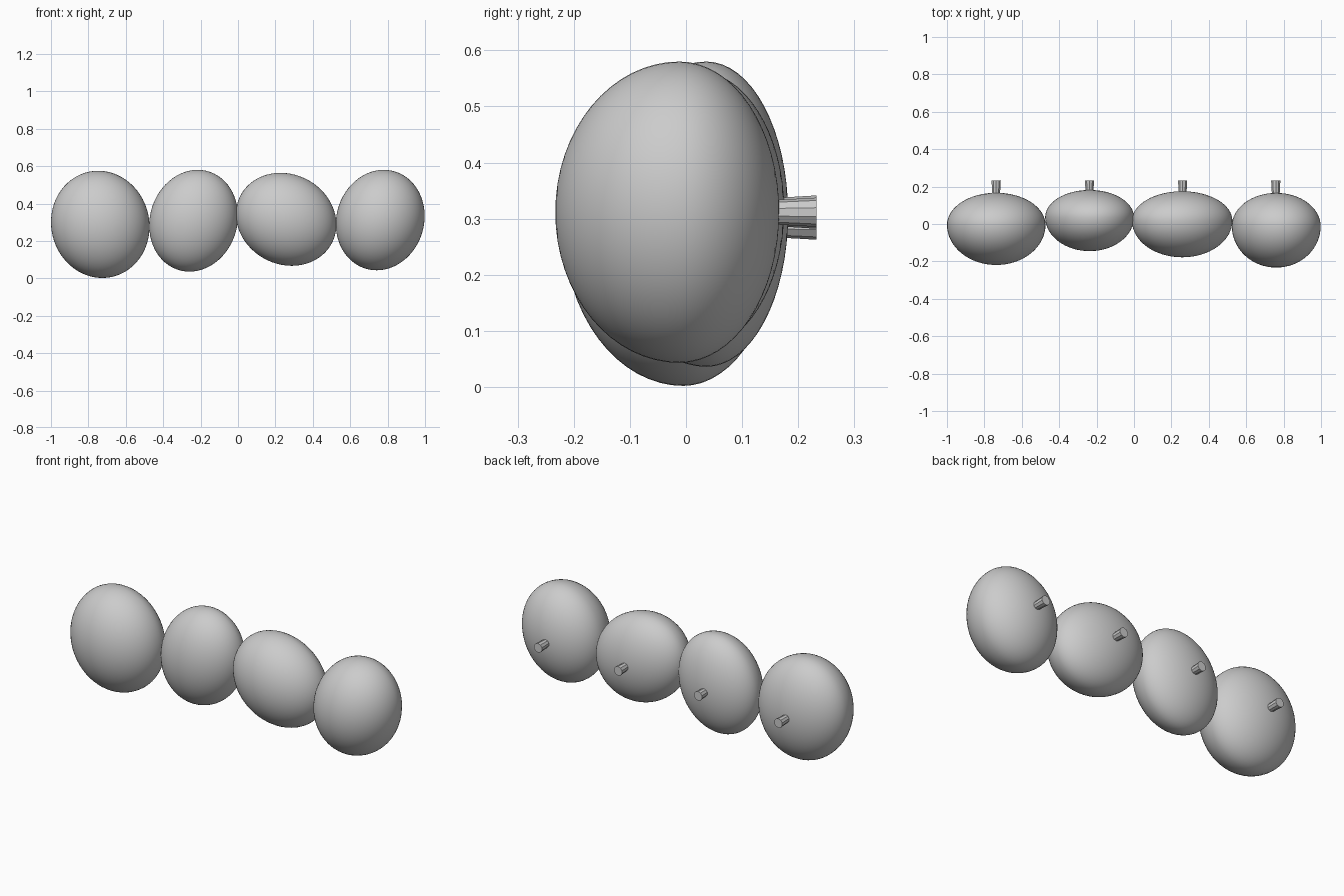
import bpy, bmesh, math
from mathutils import Matrix

if "Cube" in bpy.data.objects:
    bpy.data.objects.remove(bpy.data.objects["Cube"])

grey = bpy.data.materials.new("plain_grey")
grey.diffuse_color = (0.6, 0.6, 0.6, 1)
grey.use_nodes = True
grey.node_tree.nodes["Principled BSDF"].inputs["Base Color"].default_value = grey.diffuse_color


def finish(bm, name, smooth):
    bmesh.ops.recalc_face_normals(bm, faces=bm.faces)
    me = bpy.data.meshes.new(name)
    bm.to_mesh(me)
    bm.free()
    me.materials.append(grey)
    for p in me.polygons:
        p.use_smooth = smooth
    ob = bpy.data.objects.new(name, me)
    bpy.context.collection.objects.link(ob)
    return ob


def pebble(name, x0, x1, y0, y1, z0, z1, lean):
    """Egg-like ellipsoid filling the given box; the front half is deeper than
    the back, and lean is the sideways shift of its highest point."""
    cx, cz = (x0 + x1) / 2, (z0 + z1) / 2
    hx, hz = (x1 - x0) / 2, (z1 - z0) / 2
    front, back = (y1 - y0) * 0.555, (y1 - y0) * 0.445
    cy = y0 + front
    px = math.sqrt(hx * hx - lean * lean)
    bm = bmesh.new()
    bmesh.ops.create_uvsphere(bm, u_segments=64, v_segments=32, radius=1,
                              matrix=Matrix.Rotation(math.pi / 2, 4, 'X'))
    for v in bm.verts:
        u, d, w = v.co
        v.co = (cx + px * u + lean * w, cy + d * (front if d < 0 else back), cz + hz * w)
    finish(bm, name, True)
    return cx, cz


def peg(name, x, z, y0, y1=0.233):
    """Short faceted peg that widens slightly toward its free end."""
    bm = bmesh.new()
    m = Matrix.Translation((x, (y0 + y1) / 2, z)) @ Matrix.Rotation(-math.pi / 2, 4, 'X')
    bmesh.ops.create_cone(bm, cap_ends=True, segments=10, radius1=0.02,
                          radius2=0.026, depth=y1 - y0, matrix=m)
    finish(bm, name, False)


# x range, y range, z range, lean of each pebble from left to right
pebbles = [
    (-1.0, -0.473, -0.219, 0.167, 0.002, 0.575, -0.011),
    (-0.475, 0.0, -0.145, 0.182, 0.036, 0.58, 0.022),
    (-0.011, 0.526, -0.178, 0.175, 0.067, 0.564, -0.03),
    (0.523, 0.998, -0.233, 0.166, 0.043, 0.58, 0.019),
]
pegs_x = (-0.737, -0.238, 0.26, 0.758)
for i, p in enumerate(pebbles):
    cx, cz = pebble(f"pebble_{i + 1}", *p)
    peg(f"back_peg_{i + 1}", pegs_x[i], cz, p[3] - 0.04)
